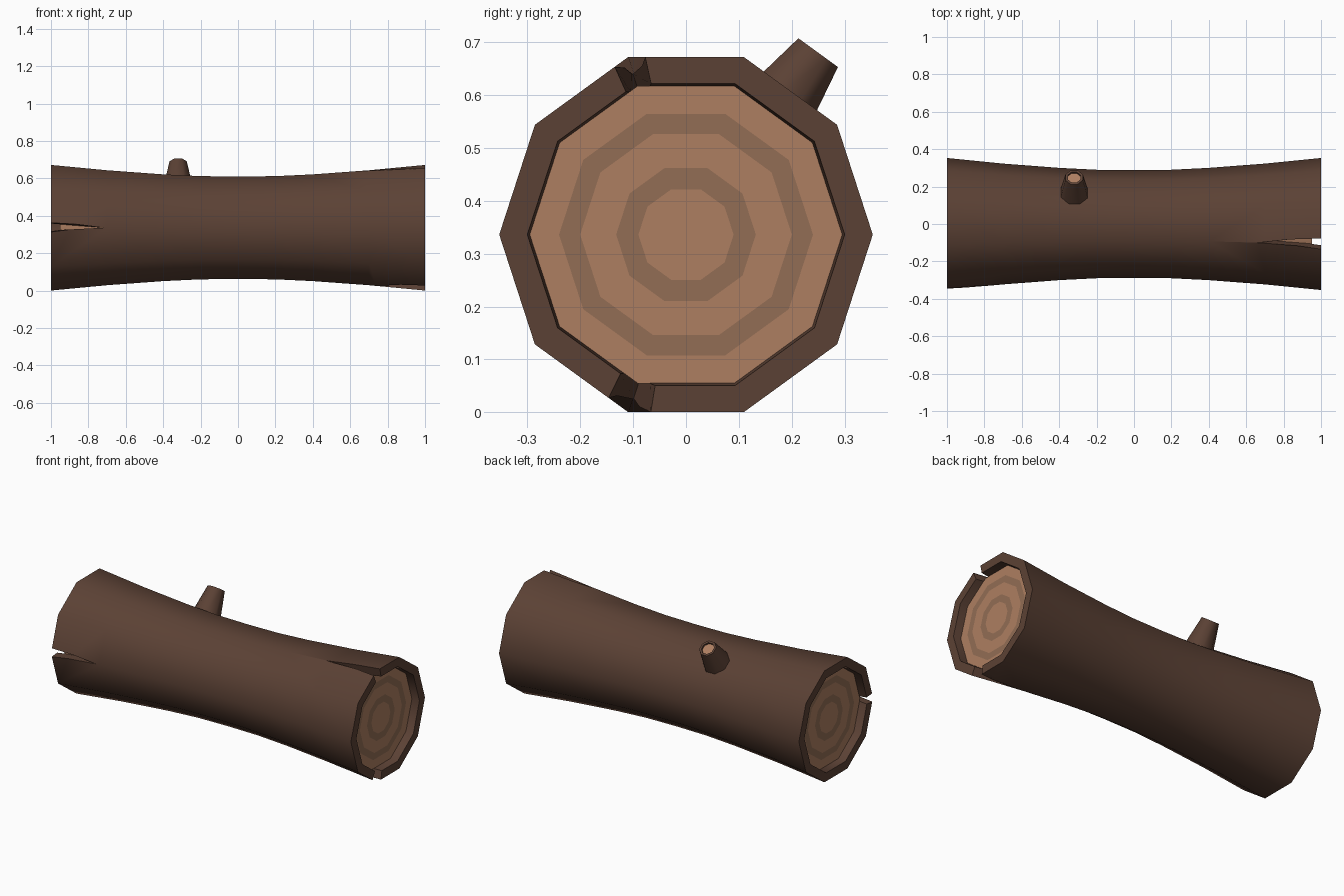
import bpy, bmesh, math
from mathutils import Matrix, Vector

if "Cube" in bpy.data.objects:
    bpy.data.objects.remove(bpy.data.objects["Cube"])

CZ = 0.336  # height of the log's axis


def material(name, rgb):
    m = bpy.data.materials.new(name)
    m.diffuse_color = (*rgb, 1)
    m.use_nodes = True
    m.node_tree.nodes["Principled BSDF"].inputs["Base Color"].default_value = m.diffuse_color
    return m


BARK = material("bark", (0.105, 0.053, 0.035))
WOOD = material("wood", (0.42, 0.21, 0.12))
RING = material("growth_ring", (0.29, 0.155, 0.09))


def make_object(name, bm, mats):
    bmesh.ops.recalc_face_normals(bm, faces=bm.faces)
    me = bpy.data.meshes.new(name)
    bm.to_mesh(me)
    bm.free()
    ob = bpy.data.objects.new(name, me)
    bpy.context.collection.objects.link(ob)
    for m in mats:
        me.materials.append(m)
    return ob


def smooth(ob):
    bpy.ops.object.select_all(action='DESELECT')
    ob.select_set(True)
    bpy.context.view_layer.objects.active = ob
    bpy.ops.object.shade_smooth_by_angle(angle=math.radians(50))


def lathe(name, profile, n, matrix, mats, slots=None, phase=0.0, closed=False):
    """Spin (position along local x, radius) points around local x with n sides."""
    bm = bmesh.new()
    rings = []
    for x, r in profile:
        count = n if r > 0 else 1
        rings.append([bm.verts.new(matrix @ Vector((
            x, r * math.cos(phase + 2 * math.pi * i / n),
            r * math.sin(phase + 2 * math.pi * i / n)))) for i in range(count)])
    pairs = list(zip(rings, rings[1:]))
    if closed:
        pairs.append((rings[-1], rings[0]))
    for k, (a, b) in enumerate(pairs):
        for i in range(n):
            j = (i + 1) % n
            quad = [a[i % len(a)], a[j % len(a)], b[j % len(b)], b[i % len(b)]]
            f = bm.faces.new(list(dict.fromkeys(quad)))
            f.material_index = slots[k] if slots else 0
    return make_object(name, bm, mats)


log_axis = Matrix.Translation((0, 0, CZ))
half = [(1, 0.353), (0.7, 0.323), (0.4, 0.300), (0.2, 0.290)]
outer = [(-x, r) for x, r in half] + [(0, 0.288)] + half[::-1]

# Bark tube
bark = lathe("bark", outer + [(x, r - 0.053) for x, r in outer[::-1]],
             10, log_axis, [BARK], closed=True)

# Wedge cracks: end (+1/-1), angle, width at the end, length
bm = bmesh.new()
for end, angle, width, length in [(1, 108.3, 0.061, 0.34),
                                  (1, 252.3, 0.086, 0.27),
                                  (-1, 180, 0.050, 0.28)]:
    a = math.radians(angle)
    out = Vector((0, math.cos(a), math.sin(a)))
    side = Vector((0, -math.sin(a), math.cos(a)))
    layers = []
    for r in (0.2, 0.5):
        w = width * (length + 0.05) / length * r / 0.345 / 2
        base = Vector((0, 0, CZ)) + out * r
        layers.append([bm.verts.new(base + Vector((end * x, 0, 0)) + side * s)
                       for x, s in ((1.05, -w), (1.05, w), (1 - length, 0))])
    lo, hi = layers
    bm.faces.new(lo)
    bm.faces.new(hi)
    for i in range(3):
        j = (i + 1) % 3
        bm.faces.new((lo[i], lo[j], hi[j], hi[i]))
cutter = make_object("crack_cutter", bm, [BARK])
cutter.hide_render = True

mod = bark.modifiers.new("cracks", 'BOOLEAN')
mod.operation = 'DIFFERENCE'
mod.solver = 'EXACT'
mod.object = cutter
bpy.context.view_layer.objects.active = bark
bpy.ops.object.modifier_apply(modifier=mod.name)
bpy.data.objects.remove(cutter)
smooth(bark)

# Wood core with growth rings on both recessed ends
END = 0.953
cap = [0, 0.09, 0.132, 0.2, 0.24]
core_side = [(x, r - 0.056) for x, r in outer]
core_side[0] = (-END, 0.2955)
core_side[-1] = (END, 0.2955)
core_profile = [(-END, r) for r in cap] + core_side + [(END, r) for r in cap[::-1]]
cap_slots = [0, 1, 0, 1, 0]
core = lathe("wood_core", core_profile, 10, log_axis, [WOOD, RING],
             cap_slots + [0] * (len(core_side) - 1) + cap_slots[::-1])
smooth(core)

# Cut branch stub leaning out of the back upper face
tilt = math.radians(54)
stub_dir = Vector((0, math.cos(tilt), math.sin(tilt)))
stub_axis = Matrix.Translation((-0.32, 0, CZ)) @ stub_dir.to_track_quat('X', 'Z').to_matrix().to_4x4()
stub = lathe("branch_stub",
             [(0.26, 0), (0.26, 0.082), (0.425, 0.05), (0.425, 0.037), (0.415, 0.036), (0.415, 0)],
             8, stub_axis, [BARK, WOOD], [0, 0, 0, 0, 1], phase=math.pi / 8)
smooth(stub)
